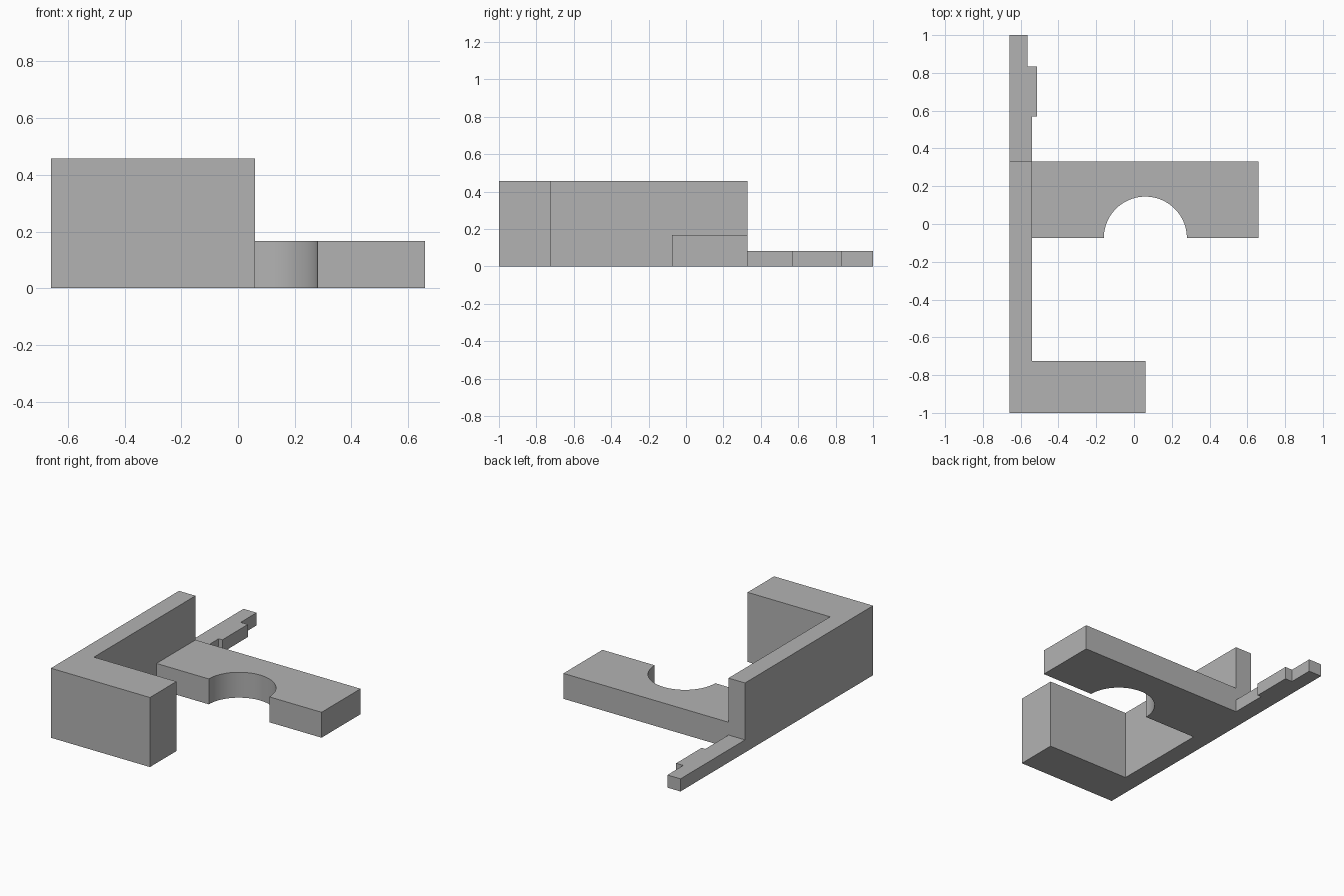
import bpy
import bmesh
import math

cube = bpy.data.objects.get("Cube")
if cube:
    bpy.data.objects.remove(cube, do_unlink=True)

# One plain grey for the whole bracket
grey = bpy.data.materials.new("plain grey")
grey.use_nodes = True
colour = (0.45, 0.45, 0.45, 1)
grey.diffuse_color = colour
grey.node_tree.nodes["Principled BSDF"].inputs["Base Color"].default_value = colour


def extrude_profile(name, outline, height):
    """Raise a counter-clockwise plan outline from the ground to a height."""
    bm = bmesh.new()
    base = bm.faces.new([bm.verts.new((x, y, 0)) for x, y in outline])
    top = bmesh.ops.extrude_face_region(bm, geom=[base], use_keep_orig=True)
    verts = [v for v in top["geom"] if isinstance(v, bmesh.types.BMVert)]
    bmesh.ops.translate(bm, verts=verts, vec=(0, 0, height))
    bmesh.ops.recalc_face_normals(bm, faces=bm.faces[:])
    mesh = bpy.data.meshes.new(name)
    bm.to_mesh(mesh)
    bm.free()
    mesh.materials.append(grey)
    obj = bpy.data.objects.new(name, mesh)
    bpy.context.collection.objects.link(obj)
    bpy.ops.object.select_all(action="DESELECT")
    obj.select_set(True)
    bpy.context.view_layer.objects.active = obj
    bpy.ops.object.shade_smooth_by_angle(angle=math.radians(30))
    return obj


# Shared plan lines
outer, inner = -0.66, -0.54
back, front = 0.33, -0.075

# Tall L-shaped wall
extrude_profile("corner_wall", [
    (outer, -1), (0.06, -1), (0.06, -0.725),
    (inner, -0.725), (inner, back), (outer, back)], 0.457)

# Low arm with a half-round notch in its front edge
steps, radius, centre = 40, 0.22, 0.06
notch = [(centre - radius * math.cos(math.pi * i / steps),
          front + radius * math.sin(math.pi * i / steps))
         for i in range(steps + 1)]
extrude_profile("notched_arm", [(inner, front)] + notch + [
    (0.66, front), (0.66, back), (inner, back)], 0.167)

# Thin stepped tail at the back
extrude_profile("stepped_tail", [
    (outer, back), (inner, back), (inner, 0.57), (-0.513, 0.57),
    (-0.513, 0.835), (-0.565, 0.835), (-0.565, 1), (outer, 1)], 0.083)
